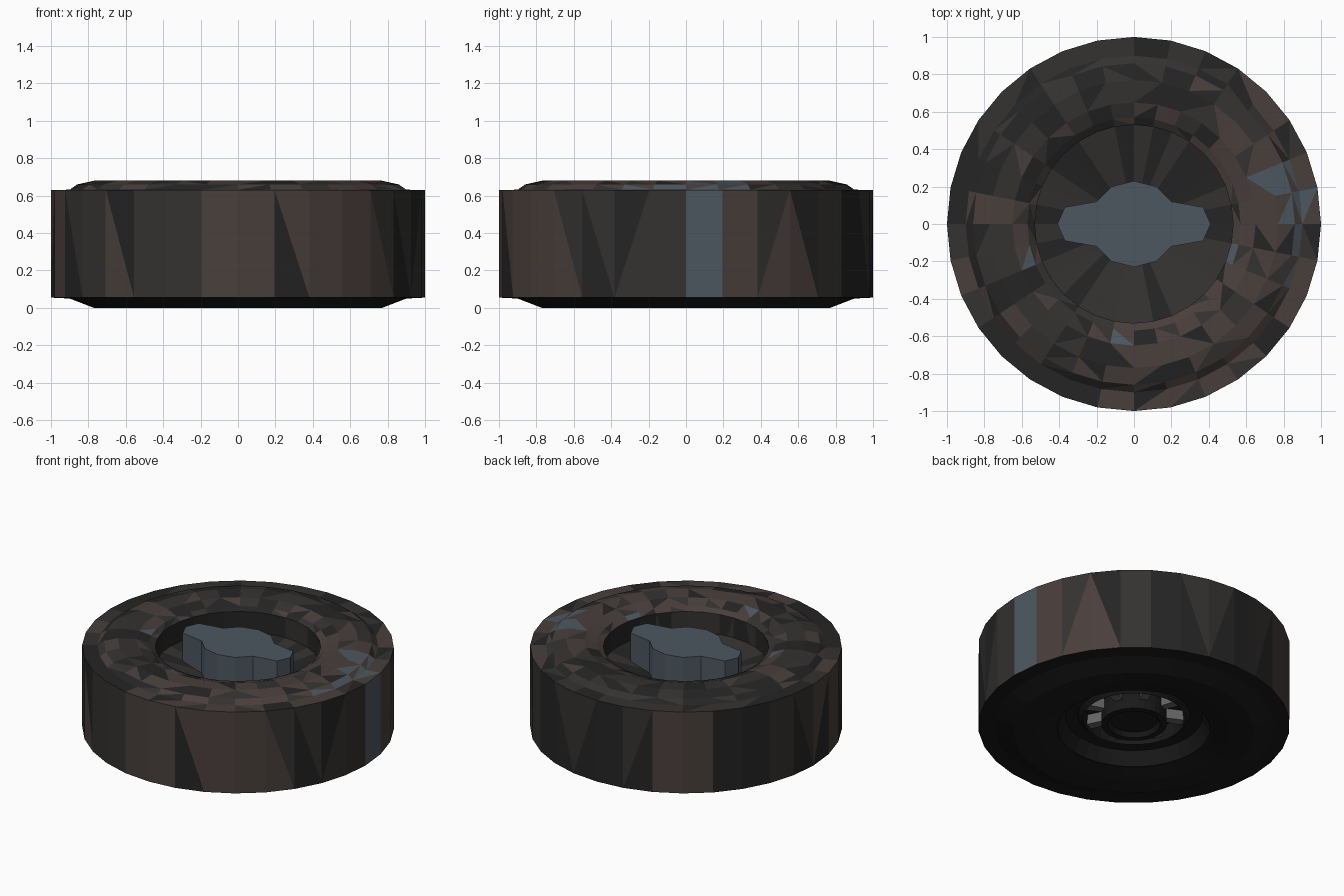
import bpy, bmesh, math, random

if "Cube" in bpy.data.objects:
    bpy.data.objects.remove(bpy.data.objects["Cube"])

random.seed(4)
N = 32


def material(name, rgb):
    m = bpy.data.materials.new(name)
    m.diffuse_color = (*rgb, 1)
    m.use_nodes = True
    m.node_tree.nodes["Principled BSDF"].inputs["Base Color"].default_value = m.diffuse_color
    return m


DARK = material("dark_rubber", (0.018, 0.018, 0.018))
CHAR = material("charcoal", (0.034, 0.032, 0.030))
BROWN = material("brown_rubber", (0.066, 0.049, 0.044))
SLATE = material("slate", (0.075, 0.097, 0.118))
BLACK = material("black", (0.010, 0.010, 0.010))
METAL = material("grey_metal", (0.13, 0.13, 0.13))


def finish(bm, name, mats):
    bmesh.ops.recalc_face_normals(bm, faces=bm.faces)
    me = bpy.data.meshes.new(name)
    bm.to_mesh(me)
    bm.free()
    ob = bpy.data.objects.new(name, me)
    bpy.context.collection.objects.link(ob)
    for m in mats:
        me.materials.append(m)
    return ob


def lathe(name, profile, mats, closed=False, split=False):
    """Revolve (radius, z) points about z; radius 0 becomes a pole."""
    bm = bmesh.new()
    rings = []
    for r, z in profile:
        if r == 0:
            rings.append([bm.verts.new((0, 0, z))] * N)
        else:
            rings.append([bm.verts.new((r * math.cos(2 * math.pi * i / N),
                                        r * math.sin(2 * math.pi * i / N), z))
                          for i in range(N)])
    pairs = list(zip(rings, rings[1:]))
    if closed:
        pairs.append((rings[-1], rings[0]))
    for a, b in pairs:
        for i in range(N):
            j = (i + 1) % N
            quad = list(dict.fromkeys((a[i], a[j], b[j], b[i])))
            if split and random.random() < 0.75:
                k = random.randint(0, 1)
                q = quad[k:] + quad[:k]
                bm.faces.new(q[:3])
                bm.faces.new((q[0], q[2], q[3]))
            else:
                bm.faces.new(quad)
    return finish(bm, name, mats)


def prism(name, outline, z0, z1, mats):
    bm = bmesh.new()
    face = bm.faces.new([bm.verts.new((x, y, z0)) for x, y in outline])
    ext = bmesh.ops.extrude_face_region(bm, geom=[face])["geom"]
    top = [v for v in ext if isinstance(v, bmesh.types.BMVert)]
    bmesh.ops.translate(bm, verts=top, vec=(0, 0, z1 - z0))
    return finish(bm, name, mats)


# Tyre with patchy faceted colouring
tyre = lathe("tyre", [
    (1.0, 0.055), (1.0, 0.63), (0.90, 0.632), (0.86, 0.66), (0.77, 0.68),
    (0.65, 0.675), (0.57, 0.65), (0.53, 0.63), (0.53, 0.30), (0.51, 0.03),
    (0.62, 0.005), (0.77, 0.0), (0.90, 0.05)],
    [DARK, CHAR, BROWN, SLATE, BLACK], closed=True, split=True)
for p in tyre.data.polygons:
    c = p.center
    angle = math.degrees(math.atan2(c.y, c.x))
    radius = math.hypot(c.x, c.y)
    side = radius > 0.97
    if p.normal.z < -0.2:
        p.material_index = 4
    elif radius < 0.54:
        p.material_index = random.choice((0, 0, 1))
    elif side and 0 < angle < 11.25:
        p.material_index = 3
    elif not side and 0 < angle < 24 and 0.6 < radius < 0.92:
        p.material_index = 3 if random.random() < 0.6 else 2
    else:
        brown = 0.65 if -100 < angle < 50 else 0.15
        t = random.random()
        if t < brown:
            p.material_index = 2
        elif t > 0.985 and not side:
            p.material_index = 3
        else:
            p.material_index = random.choice((0, 1))

# Recessed wheel disc on the top side, dipping to the centre
disc = lathe("wheel_disc", [(0.535, 0.49), (0.22, 0.43), (0, 0.42)], [DARK, CHAR])
for p in disc.data.polygons:
    p.material_index = random.choice((0, 1, 1))

# Winged centre cap
quarter = [(0.41, 0), (0.37, 0.09), (0.20, 0.12), (0.12, 0.20), (0, 0.23)]
half = quarter + [(-x, y) for x, y in quarter[-2::-1]]
outline = half + [(x, -y) for x, y in half[-2:0:-1]]
prism("centre_cap", outline, 0.42, 0.66, [SLATE])

# Dished underside: stepped rim, groove and hub
lathe("underside_dish", [
    (0.515, 0.03), (0.49, 0.03), (0.44, 0.12), (0.36, 0.13), (0.33, 0.10),
    (0.32, 0.20), (0.21, 0.20), (0.21, 0.06), (0.17, 0.06), (0.15, 0.09),
    (0, 0.09)], [BLACK])

# Eight short spokes between hub and rim
for k in range(8):
    a = math.radians(22.5 + 45 * k)
    pts = [(0.20, -0.025), (0.34, -0.035), (0.34, 0.035), (0.20, 0.025)]
    prism("spoke_%d" % (k + 1),
          [(x * math.cos(a) - y * math.sin(a), x * math.sin(a) + y * math.cos(a))
           for x, y in pts], 0.13, 0.21, [METAL])
